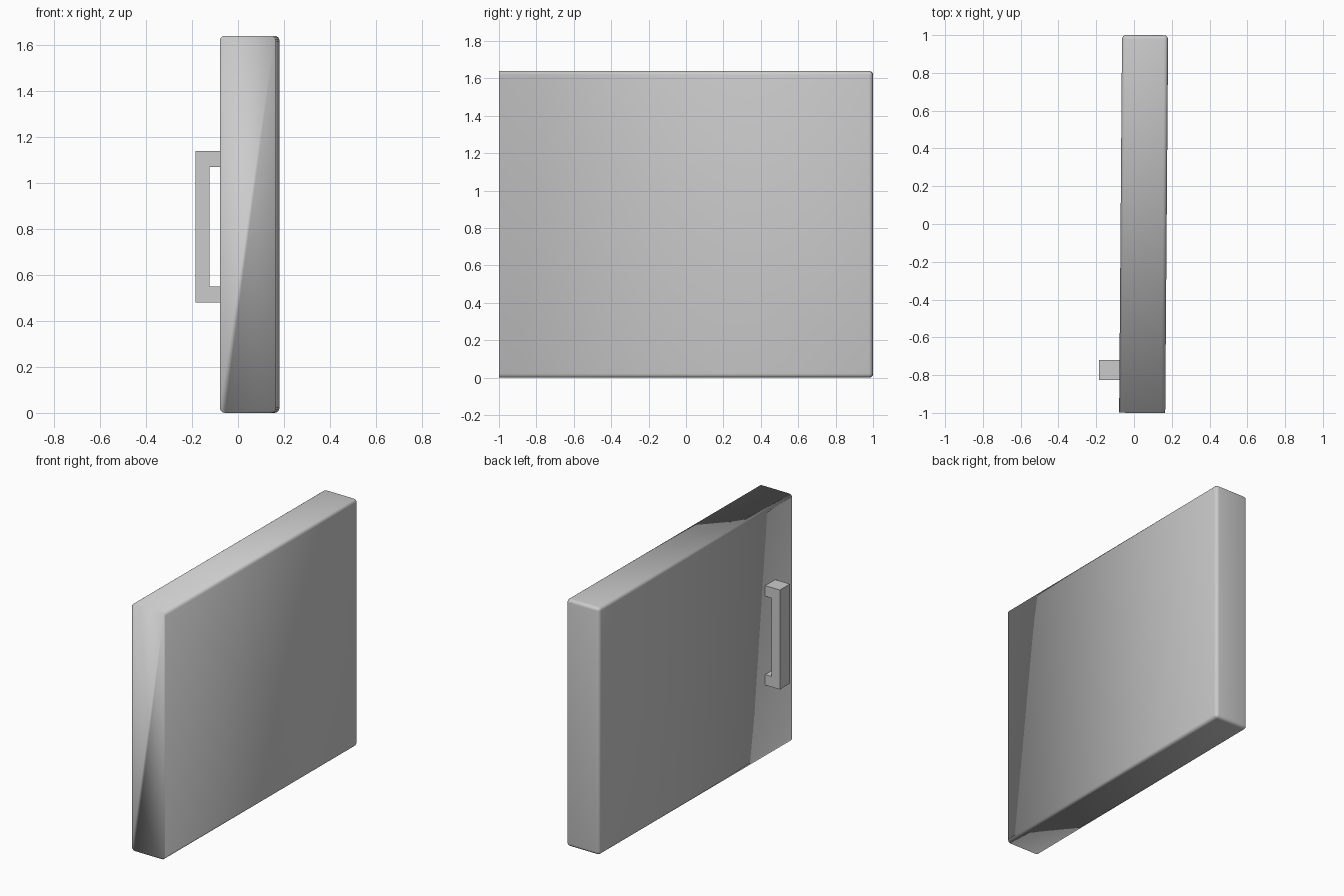
import bpy
import bmesh
from mathutils import Matrix, Vector

cube = bpy.data.objects.get("Cube")
if cube:
    bpy.data.objects.remove(cube, do_unlink=True)

# Single flat grey
grey = bpy.data.materials.new("light_grey")
colour = (0.6, 0.6, 0.6, 1.0)
grey.diffuse_color = colour
grey.use_nodes = True
for node in grey.node_tree.nodes:
    if node.type == 'BSDF_PRINCIPLED':
        node.inputs["Base Color"].default_value = colour


def add_object(name, bm, smooth):
    bmesh.ops.recalc_face_normals(bm, faces=bm.faces[:])
    for face in bm.faces:
        face.smooth = smooth
    mesh = bpy.data.meshes.new(name)
    bm.to_mesh(mesh)
    bm.free()
    mesh.materials.append(grey)
    obj = bpy.data.objects.new(name, mesh)
    bpy.context.collection.objects.link(obj)
    return obj


# Door slab: rounded everywhere except around the flat front end, slightly turned
THICKNESS, LENGTH, HEIGHT = 0.244, 2.0, 1.64
bm = bmesh.new()
bmesh.ops.create_cube(bm, size=1.0)
bmesh.ops.scale(bm, vec=Vector((THICKNESS, LENGTH, HEIGHT)), verts=bm.verts[:])
rounded = [e for e in bm.edges if any(v.co.y > 0 for v in e.verts)]
bmesh.ops.bevel(bm, geom=rounded, offset=0.022, offset_type='OFFSET',
                segments=4, profile=0.5, affect='EDGES')
bmesh.ops.transform(
    bm, verts=bm.verts[:],
    matrix=Matrix.Translation((0.051, 0, HEIGHT / 2)) @ Matrix.Rotation(-0.0077, 4, 'Z'))
add_object("door_slab", bm, True)

# Handle: square C-shaped profile extruded sideways
WALL, INNER, OUTER = -0.07, -0.125, -0.185
LOW, HIGH, ARM = 0.48, 1.14, 0.07
profile = [(WALL, LOW), (OUTER, LOW), (OUTER, HIGH), (WALL, HIGH),
           (WALL, HIGH - ARM), (INNER, HIGH - ARM), (INNER, LOW + ARM), (WALL, LOW + ARM)]
bm = bmesh.new()
face = bm.faces.new([bm.verts.new((x, -0.825, z)) for x, z in profile])
extruded = bmesh.ops.extrude_face_region(bm, geom=[face])["geom"]
moved = [g for g in extruded if isinstance(g, bmesh.types.BMVert)]
bmesh.ops.translate(bm, vec=Vector((0, 0.105, 0)), verts=moved)
add_object("door_handle", bm, False)
